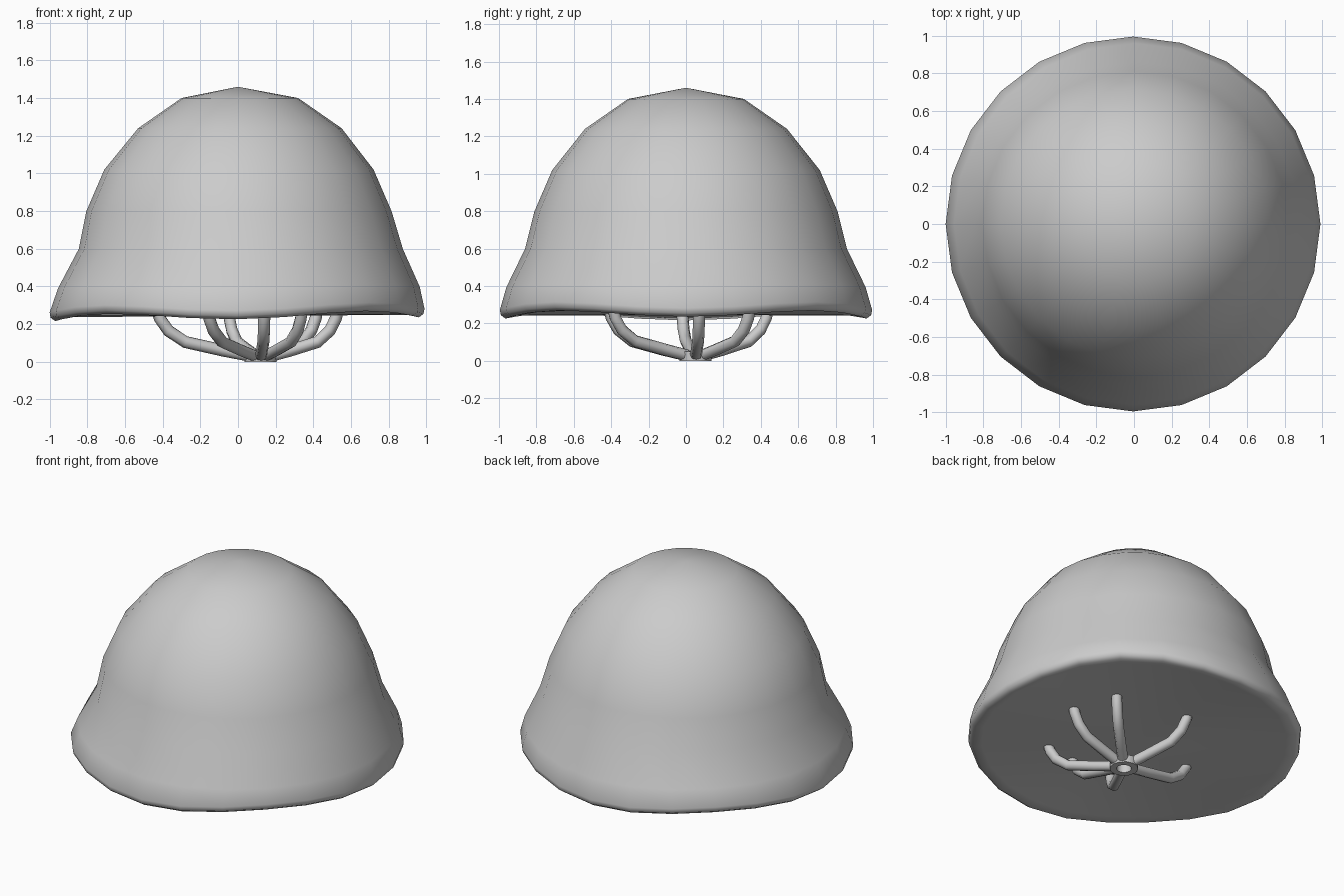
import bpy, bmesh, math
from mathutils import Vector

old = bpy.data.objects.get("Cube")
if old:
    bpy.data.objects.remove(old, do_unlink=True)

grey = bpy.data.materials.new("plain_grey")
grey.use_nodes = True
colour = (0.6, 0.6, 0.6, 1)
grey.diffuse_color = colour
grey.node_tree.nodes["Principled BSDF"].inputs["Base Color"].default_value = colour

SIDES = 24
HUB = Vector((0.12, 0.05, 0))


def finish(bm, name, angle):
    bmesh.ops.recalc_face_normals(bm, faces=bm.faces)
    mesh = bpy.data.meshes.new(name)
    bm.to_mesh(mesh)
    bm.free()
    mesh.materials.append(grey)
    obj = bpy.data.objects.new(name, mesh)
    bpy.context.collection.objects.link(obj)
    bpy.ops.object.select_all(action="DESELECT")
    obj.select_set(True)
    bpy.context.view_layer.objects.active = obj
    bpy.ops.object.shade_smooth_by_angle(angle=math.radians(angle))
    return obj


def bridge(bm, a, b):
    n = len(a)
    for i in range(n):
        j = (i + 1) % n
        bm.faces.new((a[i], a[j], b[j], b[i]))


# Bell-shaped shell: radius, height, lean towards +x, and waviness of each ring
profile = [(0.31, 1.40, 0.01, 0), (0.54, 1.24, 0.01, 0), (0.715, 1.02, 0.005, 0),
           (0.81, 0.80, 0.005, 0), (0.86, 0.60, 0.015, 0), (0.96, 0.40, 0.005, 0.3),
           (0.995, 0.29, -0.005, 1), (0.99, 0.262, -0.005, 1),
           (0.965, 0.244, -0.005, 1), (0.91, 0.253, 0, 0.6)]
bm = bmesh.new()
apex = bm.verts.new((0, 0, 1.46))
rings = []
for r, z, lean, wave in profile:
    ring = []
    for i in range(SIDES):
        a = math.tau * i / SIDES
        dz = wave * (-0.018 * math.cos(4 * a) + 0.01 * math.cos(a))
        ring.append(bm.verts.new((r * math.cos(a) + lean, r * math.sin(a), z + dz)))
    if rings:
        bridge(bm, rings[-1], ring)
    rings.append(ring)
base = bm.verts.new((0, 0, 0.245))
for i in range(SIDES):
    j = (i + 1) % SIDES
    bm.faces.new((apex, rings[0][i], rings[0][j]))
    bm.faces.new((base, rings[-1][j], rings[-1][i]))
finish(bm, "bell_shell", 100)


# Straps curving from the hub up into the shell
def strap(name, x, y, radius=0.032, sides=8):
    out = Vector((x, y, 0)) - HUB
    side = Vector((-out.y, out.x, 0)).normalized()
    start = out.normalized() * 0.05
    path = [HUB + start.lerp(out, t) + Vector((0, 0, z)) for t, z in
            ((0, 0.028), (0.3, 0.06), (0.7, 0.105), (0.88, 0.165), (0.97, 0.23), (1.03, 0.32))]
    bm = bmesh.new()
    last = None
    for k, p in enumerate(path):
        along = (path[min(k + 1, len(path) - 1)] - path[max(k - 1, 0)]).normalized()
        up = along.cross(side)
        ring = []
        for i in range(sides):
            a = math.tau * i / sides
            co = p + radius * (math.cos(a) * side + math.sin(a) * up)
            co.z = max(co.z, 0)
            ring.append(bm.verts.new(co))
        if last:
            bridge(bm, last, ring)
        else:
            bm.faces.new(ring)
        last = ring
    bm.faces.new(last)
    finish(bm, name, 60)


ends = {"back_strap": (-0.05, 0.44), "right_strap": (-0.43, -0.02),
        "front_right_strap": (-0.16, -0.41), "front_strap": (0.14, -0.41),
        "front_left_strap": (0.34, -0.39), "left_strap": (0.53, 0.07),
        "back_left_strap": (0.42, 0.34)}
for name, (x, y) in ends.items():
    strap(name, x, y)

# Open hub where the straps meet
bm = bmesh.new()
loops = []
for r, z in ((0.045, 0.05), (0.085, 0.05), (0.085, 0), (0.045, 0)):
    loops.append([bm.verts.new(HUB + Vector((r * math.cos(math.tau * i / 12),
                                             r * math.sin(math.tau * i / 12), z)))
                  for i in range(12)])
for k in range(4):
    bridge(bm, loops[k], loops[(k + 1) % 4])
finish(bm, "strap_hub", 40)
